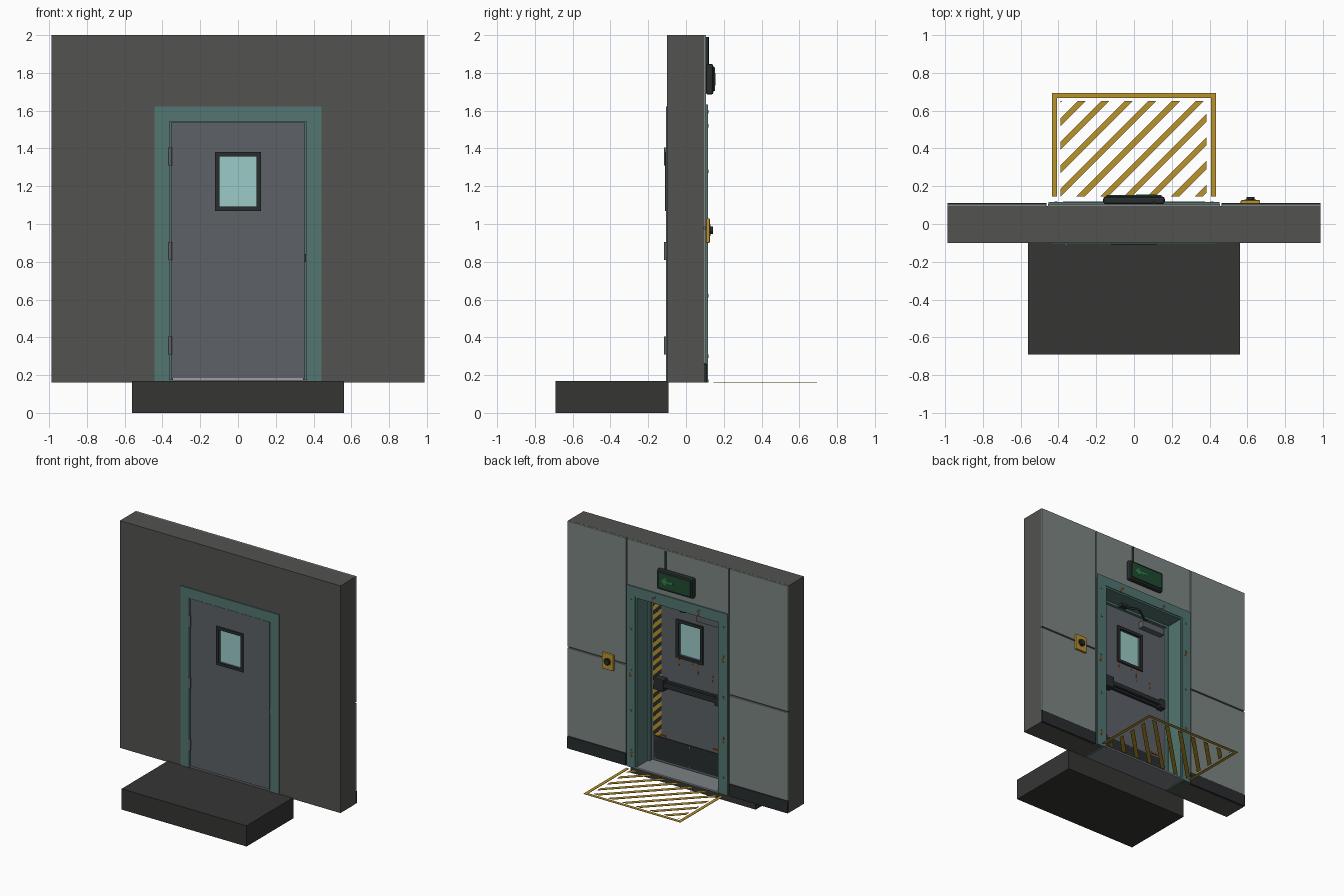
import bpy, bmesh, math
from mathutils import Vector, Matrix

if "Cube" in bpy.data.objects:
    bpy.data.objects.remove(bpy.data.objects["Cube"])

MATS = {}
COLS = dict(wall=(.085, .087, .08), panel=(.2, .235, .225), teal=(.085, .18, .165), door=(.11, .12, .135),
            dark=(.022, .026, .028), step=(.035, .036, .034), glass=(.33, .6, .57), yellow=(.48, .29, .025),
            rust=(.22, .07, .02), green=(.015, .07, .03), lit=(.03, .22, .08), metal=(.2, .22, .23))


def finish(bm, name, col, bevel=0):
    bmesh.ops.recalc_face_normals(bm, faces=bm.faces)
    me = bpy.data.meshes.new(name)
    bm.to_mesh(me)
    bm.free()
    ob = bpy.data.objects.new(name, me)
    bpy.context.collection.objects.link(ob)
    if col not in MATS:
        MATS[col] = bpy.data.materials.new(col)
        MATS[col].diffuse_color = (*COLS[col], 1)
    me.materials.append(MATS[col])
    if bevel:
        m = ob.modifiers.new("bevel", 'BEVEL')
        m.width, m.segments = bevel, 2
    return ob


def box(name, x0, x1, y0, y1, z0, z1, col, bevel=0):
    bm = bmesh.new()
    bmesh.ops.create_cube(bm, size=1)
    for v in bm.verts:
        v.co = Vector(((x0 + x1) / 2 + v.co.x * (x1 - x0), (y0 + y1) / 2 + v.co.y * (y1 - y0),
                       (z0 + z1) / 2 + v.co.z * (z1 - z0)))
    return finish(bm, name, col, bevel)


def rod(name, a, b, r, col, n=16):
    a, b = Vector(a), Vector(b)
    bm = bmesh.new()
    bmesh.ops.create_cone(bm, cap_ends=True, segments=n, radius1=r, radius2=r, depth=(b - a).length)
    q = (b - a).to_track_quat('Z', 'Y').to_matrix().to_4x4()
    bmesh.ops.transform(bm, matrix=Matrix.Translation((a + b) / 2) @ q, verts=bm.verts)
    for f in bm.faces:
        f.smooth = len(f.verts) == 4
    for e in bm.edges:
        e.smooth = all(len(f.verts) == 4 for f in e.link_faces)
    return finish(bm, name, col)


def prism(name, pts, y0, y1, col, bevel=0):
    bm = bmesh.new()
    f = bm.faces.new([bm.verts.new((x, y0, z)) for x, z in pts])
    r = bmesh.ops.extrude_face_region(bm, geom=[f])
    bmesh.ops.translate(bm, vec=(0, y1 - y0, 0), verts=[v for v in r['geom'] if isinstance(v, bmesh.types.BMVert)])
    return finish(bm, name, col, bevel)


def arch(name, xi, zi, xo, zo, zb, y0, y1, col):
    prism(name, [(-xo, zb), (-xo, zo), (xo, zo), (xo, zb), (xi, zb), (xi, zi), (-xi, zi), (-xi, zb)], y0, y1, col)


def ring(name, o, i, y0, y1, col):
    # rectangular plate with a rectangular hole; rects are x0, x1, z0, z1
    bm = bmesh.new()
    loops = [[bm.verts.new((x, y, z)) for x, z in ((r[0], r[2]), (r[1], r[2]), (r[1], r[3]), (r[0], r[3]))]
             for r, y in ((o, y0), (i, y0), (i, y1), (o, y1))]
    for a in range(4):
        p, q = loops[a], loops[(a + 1) % 4]
        for k in range(4):
            bm.faces.new((p[k], p[(k + 1) % 4], q[(k + 1) % 4], q[k]))
    return finish(bm, name, col)


def hatch(name, rect, start, gap, w, thick, matrix, col):
    # diagonal stripes clipped to a rectangle, then placed by matrix
    u0, u1, v0, v1 = rect
    bm = bmesh.new()
    c = start
    while c < u1 - v0:
        pts = [(v0 - 1 + c, v0 - 1), (v0 - 1 + c + w, v0 - 1), (v1 + 1 + c + w, v1 + 1), (v1 + 1 + c, v1 + 1)]
        bm.faces.new([bm.verts.new((u, v, 0)) for u, v in pts])
        c += gap
    for co, no in (((u0, 0, 0), (-1, 0, 0)), ((u1, 0, 0), (1, 0, 0)), ((0, v0, 0), (0, -1, 0)), ((0, v1, 0), (0, 1, 0))):
        bmesh.ops.bisect_plane(bm, geom=bm.verts[:] + bm.edges[:] + bm.faces[:], plane_co=co, plane_no=no,
                               clear_outer=True)
    r = bmesh.ops.extrude_face_region(bm, geom=bm.faces[:])
    bmesh.ops.translate(bm, vec=(0, 0, thick), verts=[v for v in r['geom'] if isinstance(v, bmesh.types.BMVert)])
    bmesh.ops.transform(bm, matrix=matrix, verts=bm.verts)
    return finish(bm, name, col)


# wall, entrance step and interior cladding
arch("wall", .40, 1.58, .988, 2.0, .16, -.1, .094, 'wall')
box("entrance_step", -.56, .56, -.69, -.092, 0, .168, 'step')
for s, n in ((-1, "left"), (1, "right")):
    a, b = sorted((s * .464, s * .988))
    box("lower_panel_" + n, a, b, .094, .107, .26, .973, 'panel', .002)
    box("upper_panel_" + n, a, b, .094, .107, .983, 2.0, 'panel', .002)
    box("skirting_" + n, a, b, .094, .112, .16, .258, 'dark', .003)
box("header_panel", -.456, .456, .094, .107, 1.6, 2.0, 'panel', .002)

# door frame
arch("frame_lining", .362, 1.542, .405, 1.59, .162, -.1, .11, 'teal')
arch("frame_front_casing", .362, 1.542, .442, 1.622, .168, -.107, -.098, 'teal')
arch("frame_back_casing", .374, 1.555, .452, 1.632, .162, .1, .116, 'teal')
arch("door_stop", .345, 1.525, .37, 1.55, .17, -.052, -.03, 'teal')
box("threshold", -.375, .375, -.1, .12, .161, .176, 'metal', .003)
for s in (-1, 1):
    for z in (.3, .62, .95, 1.28, 1.52):
        rod("frame_bolt", (s * .413, .115, z), (s * .413, .12, z), .009, 'teal', 8)
    rod("frame_head_bolt", (s * .2, .115, 1.594), (s * .2, .12, 1.594), .009, 'teal', 8)

# door leaf with window
F, B = -.1, -.053
hole = (-.1, .1, 1.09, 1.36)
ring("door_leaf", (-.354, .354, .182, 1.537), hole, F, B, 'door')
box("window_glass", *hole[:2], -.084, -.07, *hole[2:], 'glass')
for n, y0, y1 in (("front", F - .01, F + .006), ("back", B - .006, B + .012)):
    ring("window_trim_" + n, (-.121, .121, 1.07, 1.38), (-.098, .098, 1.092, 1.357), y0, y1, 'dark')
for z in (.31, .81, 1.31):
    rod("hinge", (-.359, -.107, z), (-.359, -.107, z + .095), .009, 'door', 12)
box("latch_strike", .35, .362, -.106, -.06, .8, .84, 'dark')

# interior door hardware
box("kick_plate", -.325, .325, B, B + .006, .2, .385, 'dark')
for x in (-.3, 0, .3):
    for z in (.215, .37):
        rod("kick_plate_screw", (x, B, z), (x, B + .009, z), .006, 'metal', 8)
box("hazard_band", .255, .33, B, B + .003, .39, 1.525, 'yellow')
hatch("hazard_stripes", (-.33, -.255, .39, 1.525), -1.87, .075, .037, .002,
      Matrix(((-1, 0, 0, 0), (0, 0, 1, B + .003), (0, 1, 0, 0), (0, 0, 0, 1))), 'dark')
box("push_bar_latch_box", .2, .29, B, B + .06, .785, .88, 'dark', .006)
box("push_bar_hinge_box", -.31, -.255, B, B + .055, .795, .87, 'dark', .006)
box("push_bar_rail", -.27, .22, B, B + .025, .805, .86, 'dark', .004)
box("push_bar", -.265, .21, B + .028, B + .055, .815, .852, 'dark', .008)
box("closer_body", -.3, -.09, B, B + .05, 1.43, 1.485, 'door', .005)
rod("closer_pivot", (-.13, B + .028, 1.48), (-.13, B + .028, 1.51), .012, 'dark')
rod("closer_arm", (-.13, B + .028, 1.505), (.0, .06, 1.512), .008, 'dark', 8)
rod("closer_forearm", (.0, .06, 1.512), (.1, -.005, 1.525), .008, 'dark', 8)
box("closer_shoe", .07, .13, -.025, .015, 1.52, 1.543, 'dark')

# rust streaks and chips
for x, z, h in ((.1, 1.07, .07), (-.07, 1.07, .1), (-.2, 1.0, .05), (-.02, 1.07, .03)):
    prism("rust_streak", [(x - .008, z), (x + .008, z), (x + .002, z - h), (x - .002, z - h)], B, B + .002, 'rust')
for x, z, w, h in ((.24, .4, .05, .012), (-.24, .41, .06, .015), (-.3, .21, .03, .02)):
    box("door_rust_chip", x - w / 2, x + w / 2, B, B + .007, z - h / 2, z + h / 2, 'rust')
for x, z in ((.41, .27), (.42, .91), (-.41, 1.25), (-.415, .6), (-.19, 1.57), (.22, 1.575)):
    prism("frame_rust_chip", [(x - .01, z + .02), (x + .01, z + .015), (x + .006, z - .025), (x - .005, z - .018)],
          .115, .1175, 'rust')

# illuminated exit sign with plain running arrow
box("sign_body", -.163, .163, .105, .145, 1.685, 1.848, 'dark', .012)
box("sign_face", -.145, .145, .14, .154, 1.703, 1.83, 'green', .003)
prism("sign_arrow", [(.12, 1.767), (.075, 1.80), (.075, 1.775), (.01, 1.775), (.01, 1.759), (.075, 1.759),
                     (.075, 1.734)], .153, .1555, 'lit')
rod("sign_conduit", (.105, .113, 1.83), (.105, .113, 1.99), .008, 'dark', 12)

# wall release button
box("button_box", .565, .668, .106, .127, .9, 1.03, 'yellow', .006)
rod("button_collar", (.616, .125, .967), (.616, .131, .967), .031, 'dark', 24)
rod("button", (.616, .125, .967), (.616, .143, .967), .021, 'dark', 24)

# floor keep-clear marking
for s, n in ((-1, "left"), (1, "right")):
    a, b = sorted((s * .408, s * .434))
    box("floor_border_" + n, a, b, .145, .69, .161, .164, 'yellow')
box("floor_border_end", -.434, .434, .667, .693, .161, .164, 'yellow')
hatch("floor_stripes", (-.39, .385, .145, .65), -1.075, .125, .043, .003, Matrix.Translation((0, 0, .161)), 'yellow')

for m in bpy.data.materials:
    if m.users and not m.is_grease_pencil:
        m.use_nodes = True
        m.node_tree.nodes["Principled BSDF"].inputs["Base Color"].default_value = m.diffuse_color
